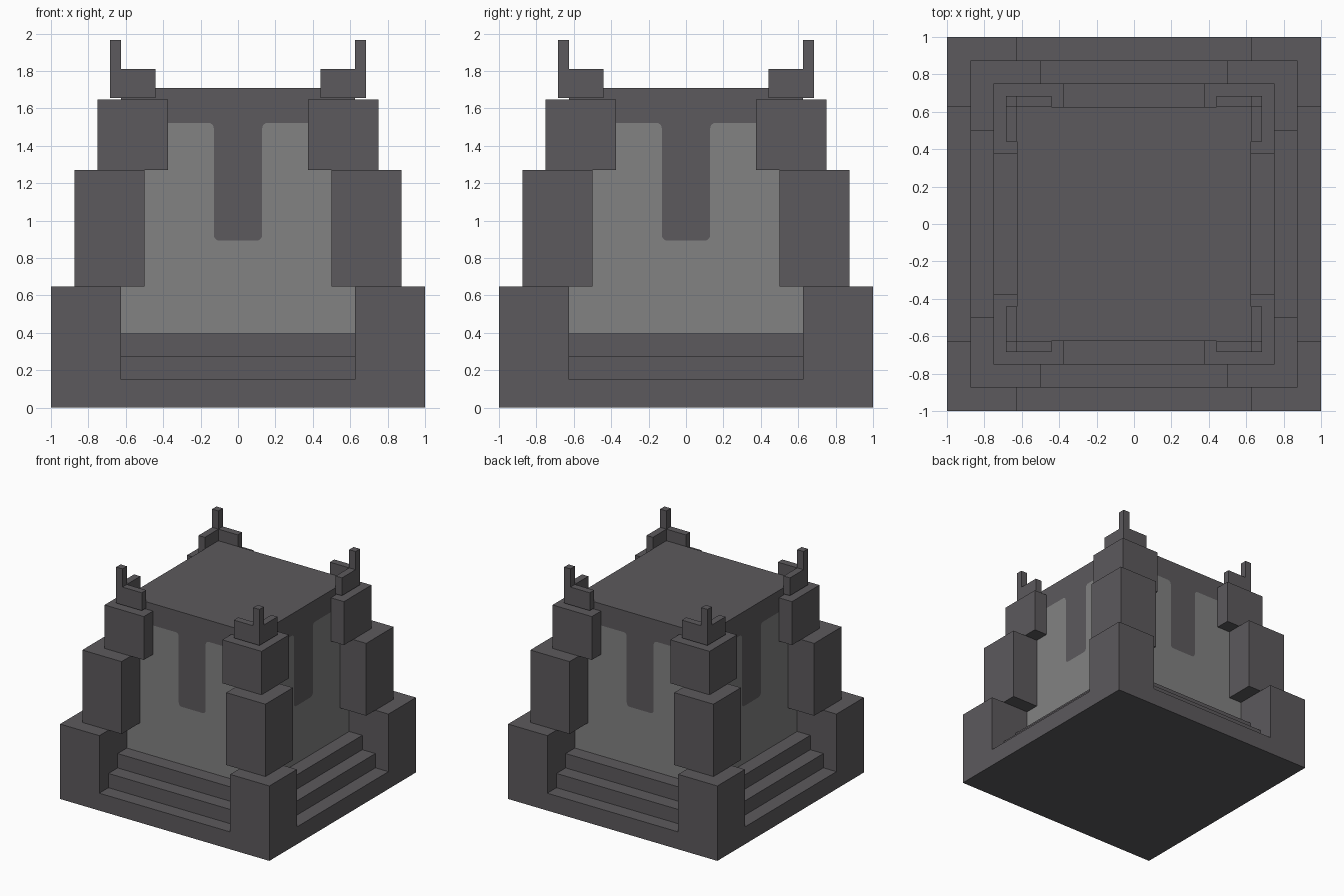
import bpy, bmesh, math
from mathutils import Matrix

cube = bpy.data.objects.get("Cube")
if cube:
    bpy.data.objects.remove(cube, do_unlink=True)


def material(name, color):
    m = bpy.data.materials.new(name)
    m.use_nodes = True
    m.diffuse_color = color
    m.node_tree.nodes["Principled BSDF"].inputs["Base Color"].default_value = color
    return m


DARK = material("dark stone", (0.107, 0.101, 0.109, 1))
LIGHT = material("light stone", (0.223, 0.223, 0.223, 1))
CORE = 0.625  # half width of the central block


def finish(name, bm, mats=(DARK,)):
    bmesh.ops.recalc_face_normals(bm, faces=bm.faces)
    mesh = bpy.data.meshes.new(name)
    bm.to_mesh(mesh)
    bm.free()
    for m in mats:
        mesh.materials.append(m)
    ob = bpy.data.objects.new(name, mesh)
    bpy.context.collection.objects.link(ob)
    return ob


def prism(name, outline, z0, z1, turn=0):
    """Extrude a plan outline upward, turned by quarter turns about z."""
    bm = bmesh.new()
    face = bm.faces.new([bm.verts.new((x, y, z0)) for x, y in outline])
    up = bmesh.ops.extrude_face_region(bm, geom=[face])["geom"]
    bmesh.ops.translate(bm, vec=(0, 0, z1 - z0),
                        verts=[v for v in up if isinstance(v, bmesh.types.BMVert)])
    bm.transform(Matrix.Rotation(turn * math.pi / 2, 4, "Z"))
    return finish(name, bm)


def square(a, b):
    return [(a, a), (b, a), (b, b), (a, b)]


# Stepped base
for name, half, z0, z1 in [("base_slab", 1, 0, 0.15),
                           ("middle_step", 0.875, 0.15, 0.273),
                           ("top_step", 0.75, 0.273, 0.397)]:
    prism(name, square(-half, half), z0, z1)

# Corner towers: stacked blocks, angled battlement and spike
corners = ["back_left", "back_right", "front_right", "front_left"]
a, b, c = 0.44, CORE, 0.685
battlement = [(b, a), (c, a), (c, c), (a, c), (a, b), (b, b)]
for turn, corner in enumerate(corners):
    prism(corner + "_lower_block", square(0.625, 1), 0.15, 0.647, turn)
    prism(corner + "_middle_block", square(0.5, 0.875), 0.647, 1.272, turn)
    prism(corner + "_upper_block", square(0.375, 0.75), 1.272, 1.647, turn)
    prism(corner + "_battlement", battlement, 1.656, 1.81, turn)
    prism(corner + "_spike", square(b, c), 1.81, 1.967, turn)


# Central block: each wall is split into a light field and a dark band with a hanging tab
def arc(cx, cz, r, start, end, n=4):
    steps = [math.radians(start + (end - start) * i / n) for i in range(n + 1)]
    return [(cx + r * math.cos(t), cz + r * math.sin(t)) for t in steps]


band, tab, tab_w, r, floor, roof = 1.523, 0.893, 0.129, 0.03, 0.397, 1.71
left = [(-CORE, band)]
left += arc(-tab_w - r, band - r, r, 90, 0)
left += arc(-tab_w + r, tab + r, r, 180, 270)
border = left + [(-x, z) for x, z in reversed(left)]

bm = bmesh.new()
for turn in range(4):
    spin = Matrix.Rotation(turn * math.pi / 2, 3, "Z")
    for index, z_end in ((0, roof), (1, floor)):
        loop = border + [(CORE, z_end), (-CORE, z_end)]
        verts = [bm.verts.new(spin @ Matrix.Translation((x, -CORE, z)).translation)
                 for x, z in loop]
        bm.faces.new(verts).material_index = index
for z in (floor, roof):
    bm.faces.new([bm.verts.new((x, y, z)) for x, y in square(-CORE, CORE)])
bmesh.ops.remove_doubles(bm, verts=bm.verts, dist=0.0005)
finish("central_block", bm, (DARK, LIGHT))
